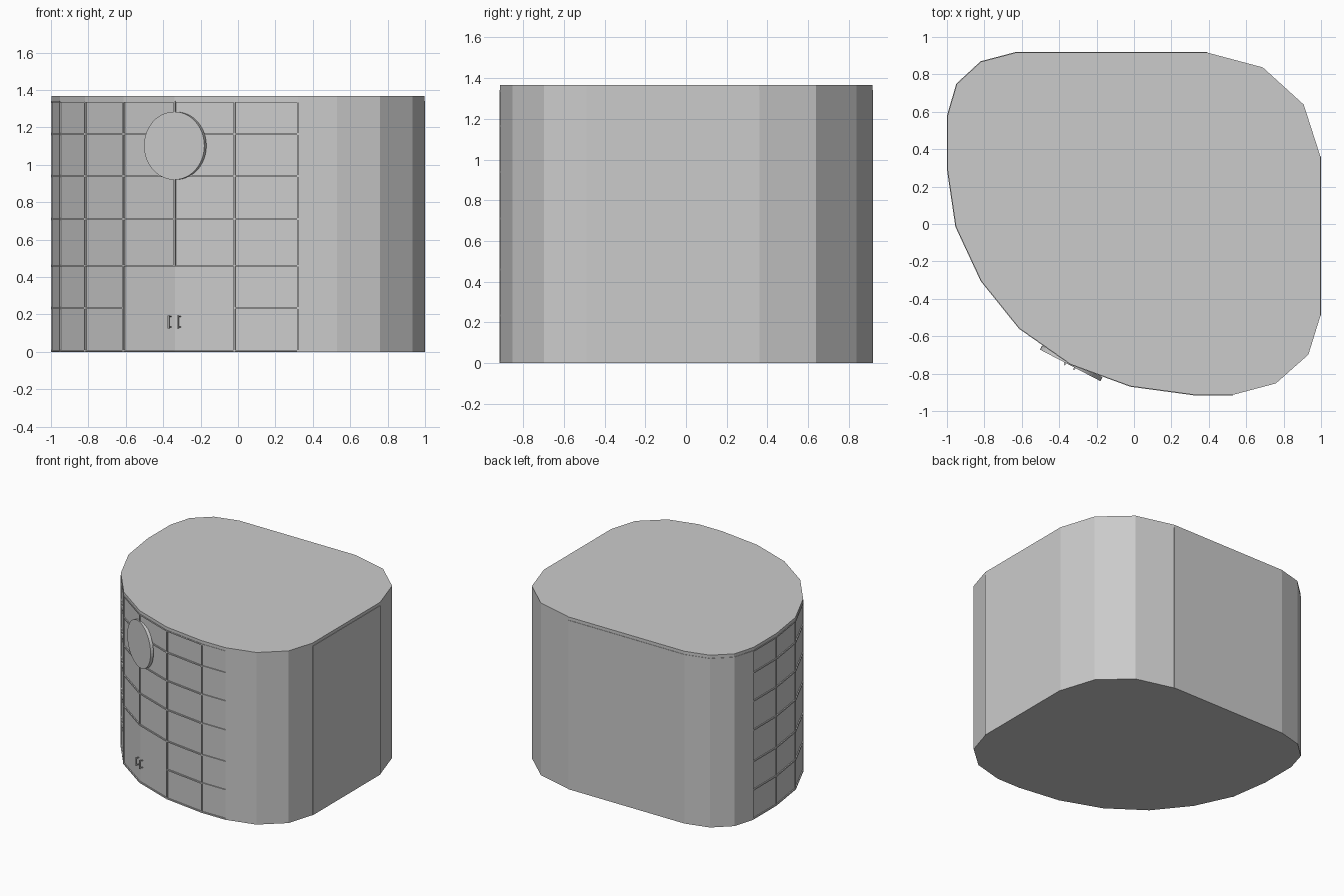
import bpy, bmesh, math
from mathutils import Vector

if "Cube" in bpy.data.objects:
    bpy.data.objects.remove(bpy.data.objects["Cube"])

# Rounded floor plan, clockwise seen from above
PLAN = [Vector(p) for p in [
    (-1, .58), (-.95, .75), (-.82, .87), (-.63, .92), (.39, .92), (.69, .84),
    (.91, .64), (1, .36), (1, -.49), (.935, -.70), (.76, -.855), (.53, -.916),
    (.32, -.916), (-.02, -.87), (-.34, -.753), (-.615, -.56), (-.82, -.305),
    (-.955, -.015), (-1, .29)]]
N = len(PLAN)
WALL_TOP, TOP = 1.342, 1.367


def miter(i):
    a, b, c = PLAN[i - 1], PLAN[i % N], PLAN[(i + 1) % N]
    d1, d2 = (b - a).normalized(), (c - b).normalized()
    n1, n2 = Vector((-d1.y, d1.x)), Vector((-d2.y, d2.x))
    return (n1 + n2) / (1 + n1.dot(n2))


def inset(i, d):
    return PLAN[i % N] - miter(i % N) * d


def prism(name, pts, z0, z1):
    bm = bmesh.new()
    face = bm.faces.new([bm.verts.new((p.x, p.y, z0)) for p in pts])
    ext = bmesh.ops.extrude_face_region(bm, geom=[face])
    verts = [g for g in ext["geom"] if isinstance(g, bmesh.types.BMVert)]
    bmesh.ops.translate(bm, verts=verts, vec=(0, 0, z1 - z0))
    bmesh.ops.recalc_face_normals(bm, faces=bm.faces)
    mesh = bpy.data.meshes.new(name)
    bm.to_mesh(mesh)
    bm.free()
    ob = bpy.data.objects.new(name, mesh)
    bpy.context.collection.objects.link(ob)
    return ob


def strip(name, first, last, z0, z1, outer=0.0, inner=.02):
    # Band following the plan between two corners
    ids = range(first, last + 1)
    pts = [inset(i, outer) for i in ids] + [inset(i, inner) for i in reversed(ids)]
    return prism(name, pts, z0, z1)


def post(name, base, normal, width, out, back, z0, z1):
    n = normal.normalized()
    t = Vector((-n.y, n.x)) * width / 2
    return prism(name, [base + n * out + t, base + n * out - t,
                        base - n * back - t, base - n * back + t], z0, z1)


# Glazed core and roof slab
prism("glass_core", [inset(i, .008) for i in range(N)], 0, WALL_TOP)
prism("roof_slab", [inset(i, .003) for i in range(N)], WALL_TOP, TOP)

# Solid walls and corner piers
strip("back_wall", 0, 4, 0, WALL_TOP)
strip("right_wall", 7, 8, 0, WALL_TOP)
strip("back_corner_pier", 4, 7, 0, WALL_TOP, .003)
strip("front_corner_pier", 8, 11, 0, WALL_TOP, .003)

# Horizontal glazing bars, interrupted at the door
for k, z in enumerate([.006, .235, .46, .71, .94, 1.165, 1.337]):
    runs = [(11, 13), (15, 19)] if k == 1 else [(11, 19)]
    for a, b in runs:
        strip("horizontal_bar", a, b, z - .005, z + .005)

# Vertical mullions at each corner of the curved facade
for i in range(12, 19):
    post("mullion", PLAN[i], miter(i), .01, 0, .02, .46 if i == 14 else 0, WALL_TOP)

# Door handles either side of the door centre line
n = miter(14).normalized()
along = Vector((-n.y, n.x))
for s in (-1, 1):
    base = PLAN[14] + along * s * .028
    post("door_handle", base, n, .008, .016, -.008, .125, .195)
    for z in (.13, .185):
        post("handle_mount", base, n, .008, .01, .015, z, z + .006)

# Round sign plate above the door
bpy.ops.mesh.primitive_cylinder_add(vertices=48, radius=.182, depth=.024)
disc = bpy.context.object
disc.name = "round_plate"
disc.rotation_euler = Vector((n.x, n.y, 0)).to_track_quat('Z', 'Y').to_euler()
c = PLAN[14] - n * .009
disc.location = (c.x, c.y, 1.102)
